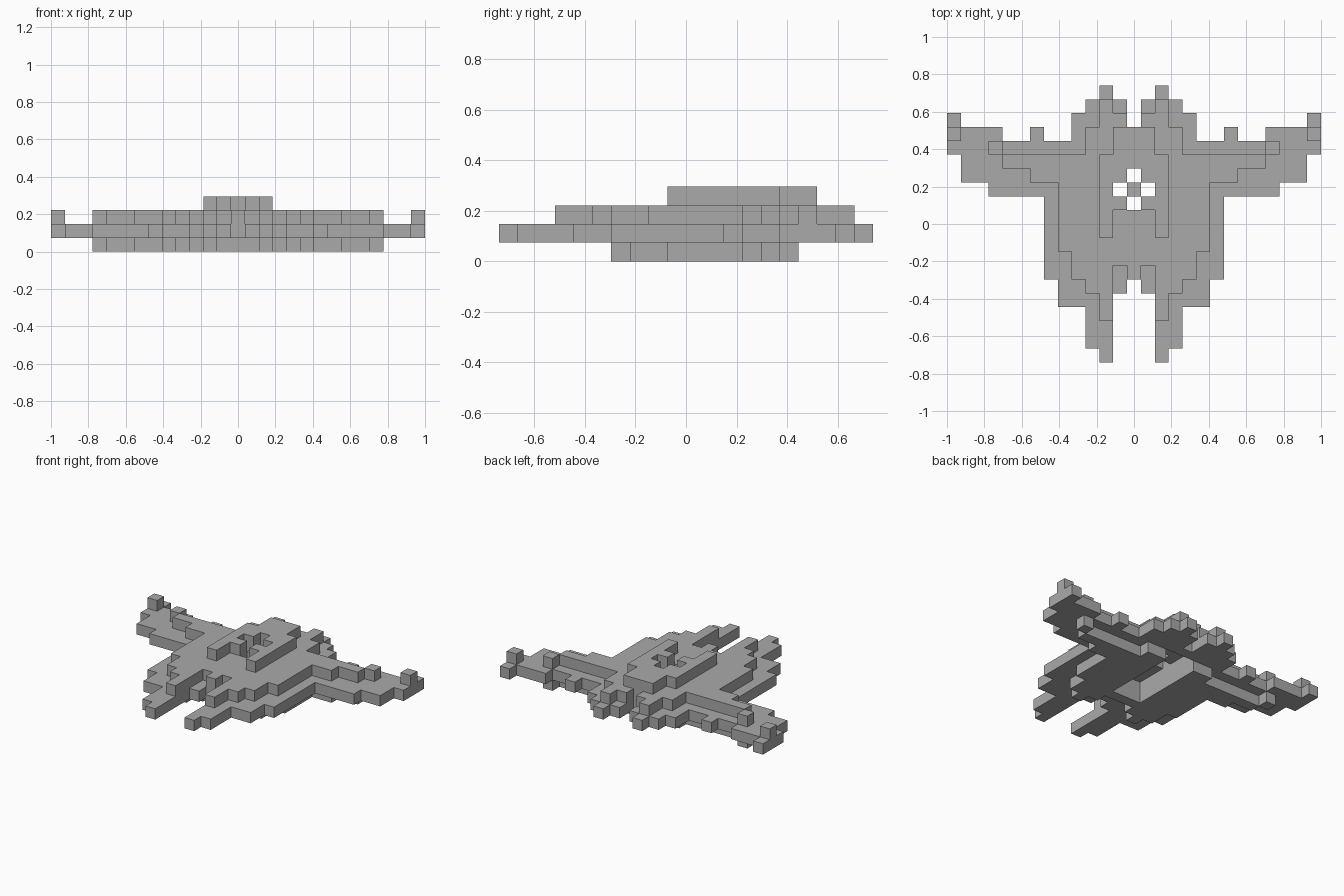
import bpy
import bmesh
from mathutils import Vector

old = bpy.data.objects.get("Cube")
if old:
    bpy.data.objects.remove(old, do_unlink=True)

CELL = 2 / 27      # the craft is 27 blocks wide
ROWS = 20          # rows run from the tail (0) to the nose tips (19)

grey = bpy.data.materials.new("hull_grey")
grey.use_nodes = True
colour = (0.4, 0.4, 0.4, 1)
grey.diffuse_color = colour
grey.node_tree.nodes["Principled BSDF"].inputs["Base Color"].default_value = colour


def slab(first_row, last_row, inner, outer):
    """Blocks between two rows and two columns, mirrored across the middle."""
    return {(side * col, row)
            for row in range(first_row, last_row + 1)
            for col in range(inner, outer + 1)
            for side in (-1, 1)}


def join(*slabs):
    return set().union(*(slab(*s) for s in slabs))


# openings: diamond-shaped skylight and the bay under the cabin
skylight = join((6, 6, 0, 0), (7, 7, 1, 1), (8, 8, 0, 0))
bay = join((4, 10, 0, 1))

# stepped wing and body outline shared by the lower and upper hull
swept_wing = join((4, 4, 0, 3), (4, 4, 10, 10), (5, 5, 0, 9),
                  (6, 6, 0, 7), (7, 10, 0, 5))

lower_hull = swept_wing | join((11, 11, 0, 4), (12, 12, 2, 4), (13, 13, 3, 3))

main_hull = join(
    (0, 0, 2, 2), (1, 1, 1, 3), (2, 3, 1, 4), (3, 3, 0, 0),   # tail
    (3, 3, 7, 7), (3, 3, 10, 13), (2, 2, 13, 13),             # wing rear edge
    (4, 4, 0, 13), (5, 6, 0, 12), (7, 7, 0, 10),              # wings
    (8, 13, 0, 6), (14, 14, 1, 5), (15, 15, 2, 5),            # body
    (16, 18, 2, 3), (19, 19, 2, 2))                           # nose prongs

upper_hull = swept_wing | join(
    (1, 1, 2, 2), (2, 2, 1, 2), (3, 3, 0, 3), (3, 3, 13, 13),
    (11, 11, 0, 5), (12, 12, 0, 4), (13, 13, 2, 4), (13, 13, 0, 0),
    (14, 14, 2, 3), (15, 16, 2, 2))

cabin = join((3, 5, 0, 1), (5, 10, 2, 2), (6, 6, 1, 1), (8, 8, 1, 1))

layers = [("lower_hull", lower_hull - bay),
          ("main_hull", main_hull - bay),
          ("upper_hull", upper_hull - skylight),
          ("cabin", cabin - skylight)]
filled = {(c, r, z) for z, (_, cells) in enumerate(layers) for c, r in cells}


def build_layer(name, level, cells):
    """Make one layer from the outside faces of its blocks."""
    bm = bmesh.new()
    for col, row in sorted(cells):
        centre = Vector((col, (ROWS - 1) / 2 - row, level + 0.5)) * CELL
        for axis in range(3):
            for sign in (-1, 1):
                normal = Vector((0, 0, 0))
                normal[axis] = sign
                neighbour = (col + int(normal.x), row - int(normal.y),
                             level + int(normal.z))
                if neighbour in filled:
                    continue
                u = Vector((0, 0, 0))
                u[(axis + 1) % 3] = 1
                v = normal.cross(u)
                corners = (-u - v, u - v, u + v, v - u)
                bm.faces.new([bm.verts.new(centre + (normal + k) * CELL / 2)
                              for k in corners])
    bmesh.ops.remove_doubles(bm, verts=bm.verts, dist=CELL / 100)
    mesh = bpy.data.meshes.new(name)
    bm.to_mesh(mesh)
    bm.free()
    mesh.materials.append(grey)
    bpy.context.collection.objects.link(bpy.data.objects.new(name, mesh))


for level, (name, cells) in enumerate(layers):
    build_layer(name, level, cells)
